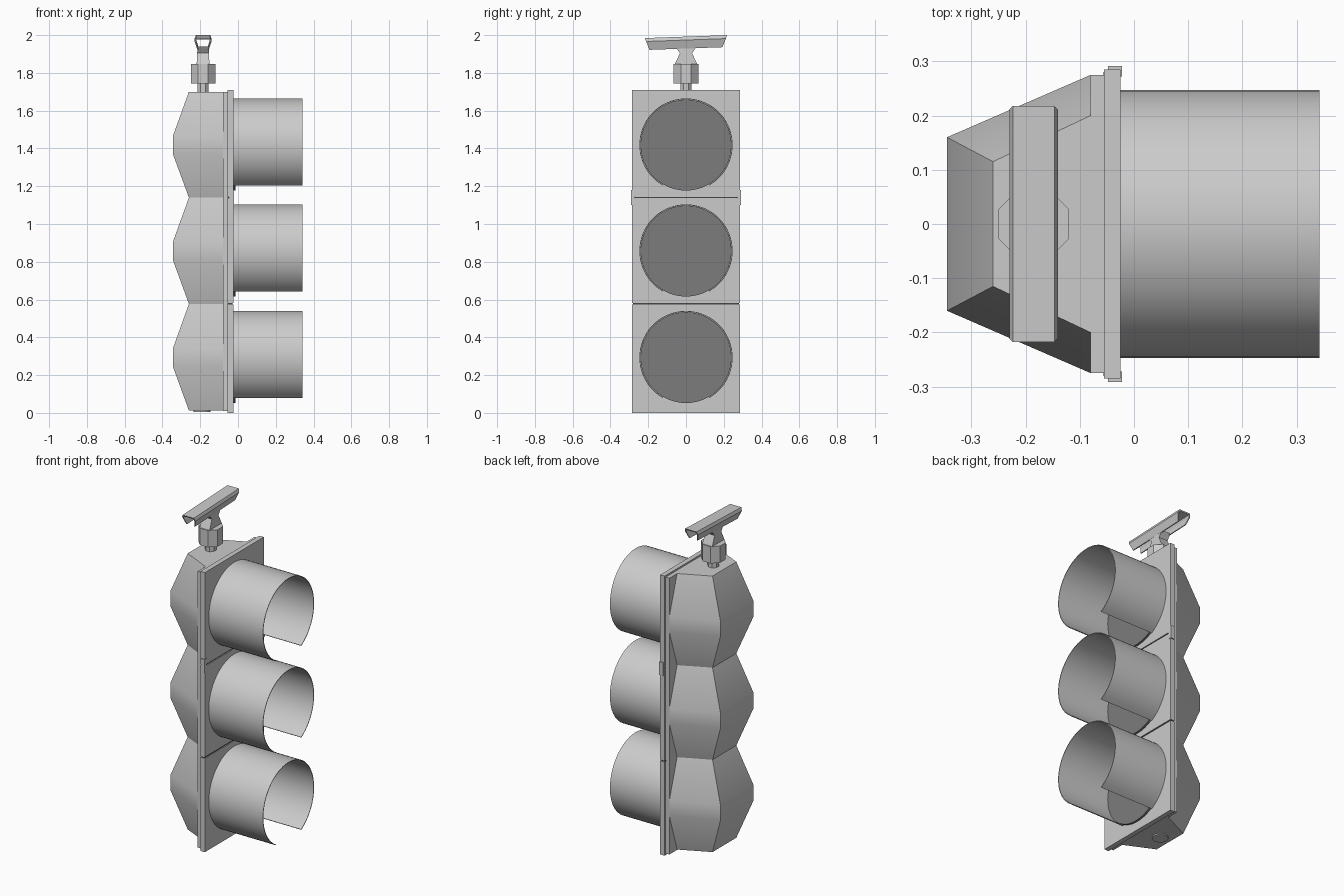
import bpy, bmesh, math

if "Cube" in bpy.data.objects:
    bpy.data.objects.remove(bpy.data.objects["Cube"])


def material(name, v):
    m = bpy.data.materials.new(name)
    m.diffuse_color = (v, v, v, 1)
    m.use_nodes = True
    m.node_tree.nodes["Principled BSDF"].inputs["Base Color"].default_value = m.diffuse_color
    return m


GREY = material("housing grey", 0.6)
DARK = material("lens dark grey", 0.2)
LINE = material("seam dark grey", 0.06)


def make(name, verts, faces, mat, smooth=False):
    me = bpy.data.meshes.new(name)
    me.from_pydata(verts, [], faces)
    bm = bmesh.new()
    bm.from_mesh(me)
    bmesh.ops.recalc_face_normals(bm, faces=bm.faces)
    bm.to_mesh(me)
    bm.free()
    me.materials.append(mat)
    ob = bpy.data.objects.new(name, me)
    bpy.context.collection.objects.link(ob)
    if smooth:
        bpy.ops.object.select_all(action='DESELECT')
        ob.select_set(True)
        bpy.context.view_layer.objects.active = ob
        bpy.ops.object.shade_smooth_by_angle(angle=math.radians(30))
    return ob


def loft(name, rings, mat, smooth=False, loop=False):
    """Skin a list of equal rings, capped unless looped."""
    n = len(rings[0])
    verts = [p for r in rings for p in r]
    pairs = len(rings) if loop else len(rings) - 1
    faces = []
    for k in range(pairs):
        a, b = k * n, (k + 1) % len(rings) * n
        faces += [(a + i, a + (i + 1) % n, b + (i + 1) % n, b + i) for i in range(n)]
    if not loop:
        faces += [tuple(range(n)), tuple(range(len(verts) - n, len(verts)))]
    return make(name, verts, faces, mat, smooth)


def box(name, x0, x1, y0, y1, z0, z1, mat):
    rings = [[(x0, y0, z), (x1, y0, z), (x1, y1, z), (x0, y1, z)] for z in (z0, z1)]
    return loft(name, rings, mat)


def post(name, x, r, z0, z1, n, mat, smooth=False):
    ang = [2 * math.pi * (i + 0.5) / n for i in range(n)]
    rings = [[(x + r * math.cos(a), r * math.sin(a), z) for a in ang] for z in (z0, z1)]
    return loft(name, rings, mat, smooth)


# Faceted rear housing: three bulging sections
SEAMS = [0.012, 0.577, 1.14, 1.70]
CENTRES = [0.293, 0.857, 1.418]


def waist(z):
    return [(-0.08, -0.20, z), (-0.26, -0.115, z), (-0.26, 0.115, z), (-0.08, 0.20, z)]


def bulge(z):
    return [(-0.08, -0.275, z), (-0.345, -0.16, z), (-0.345, 0.16, z), (-0.08, 0.275, z)]


rings = [waist(SEAMS[0])]
for c, top in zip(CENTRES, SEAMS[1:]):
    rings += [bulge(c - 0.047), bulge(c + 0.047), waist(top)]
loft("rear_housing", rings, GREY, True)
box("housing_flange", -0.08, -0.055, -0.275, 0.275, 0.01, 1.70, GREY)
post("bottom_plug", -0.19, 0.045, 0.005, 0.02, 24, GREY, True)

# Front doors, lenses and open-bottomed visors
DOORS = [(0.0, 0.573), (0.581, 1.137), (1.143, 1.71)]
GAP = math.radians(30)
for (z0, z1), c in zip(DOORS, CENTRES):
    box("door", -0.055, -0.025, -0.285, 0.285, z0, z1, GREY)
    circle = [2 * math.pi * i / 48 for i in range(48)]
    loft("lens", [[(x, 0.241 * math.sin(a), c + 0.241 * math.cos(a)) for a in circle]
                  for x in (-0.03, -0.012)], DARK, True)
    arc = []
    for i in range(49):
        a = -math.pi + GAP + (2 * math.pi - 2 * GAP) * i / 48
        s, k = math.sin(a), math.cos(a)
        arc.append([(x, r * s, c + r * k) for x, r in
                    ((-0.03, 0.247), (0.342, 0.247), (0.342, 0.243), (-0.03, 0.243))])
    loft("visor", arc, GREY, True)

# Dark seams between doors and side hinges
box("lower_seam", -0.056, -0.03, -0.28, 0.28, 0.572, 0.582, LINE)
box("upper_seam", -0.056, -0.03, -0.27, 0.27, 1.136, 1.144, LINE)
for s in (-1, 1):
    y0, y1 = sorted((s * 0.272, s * 0.291))
    box("hinge", -0.048, -0.022, y0, y1, 1.10, 1.18, GREY)

# Mounting stem and octagonal nut
X = -0.185
post("stem", X, 0.032, 1.69, 1.75, 8, GREY)
post("nut", X, 0.065 / math.cos(math.pi / 8), 1.745, 1.848, 8, GREY)

# Flared neck under the clamp
loft("clamp_neck", [[(X - w, -d, z), (X + w, -d, z), (X + w, d, z), (X - w, d, z)]
                    for z, w, d in ((1.845, 0.034, 0.06), (1.905, 0.031, 0.032),
                                    (1.94, 0.029, 0.058))], GREY)

# Tilted clamp: inverted channel with slanted ends
section = [(-0.030, 0), (-0.045, 0.045), (-0.038, 0.063), (0.038, 0.063),
           (0.045, 0.045), (0.030, 0), (0.024, 0), (0.037, 0.042),
           (0.033, 0.056), (-0.033, 0.056), (-0.037, 0.042), (-0.024, 0)]
ends = []
for s in (-1, 1):
    ring = []
    for x, h in section:
        y = s * (0.193 + 0.025 * h / 0.063)
        ring.append((X + x, y, 1.929 + h + 0.036 * y))
    ends.append(ring)
n = len(section)
faces = [(i, (i + 1) % n, (i + 1) % n + n, i + n) for i in range(n)]
for o in (0, n):
    faces += [(o + i, o + i + 1, o + n - 2 - i, o + n - 1 - i) for i in range(5)]
make("clamp_channel", ends[0] + ends[1], faces, GREY)
